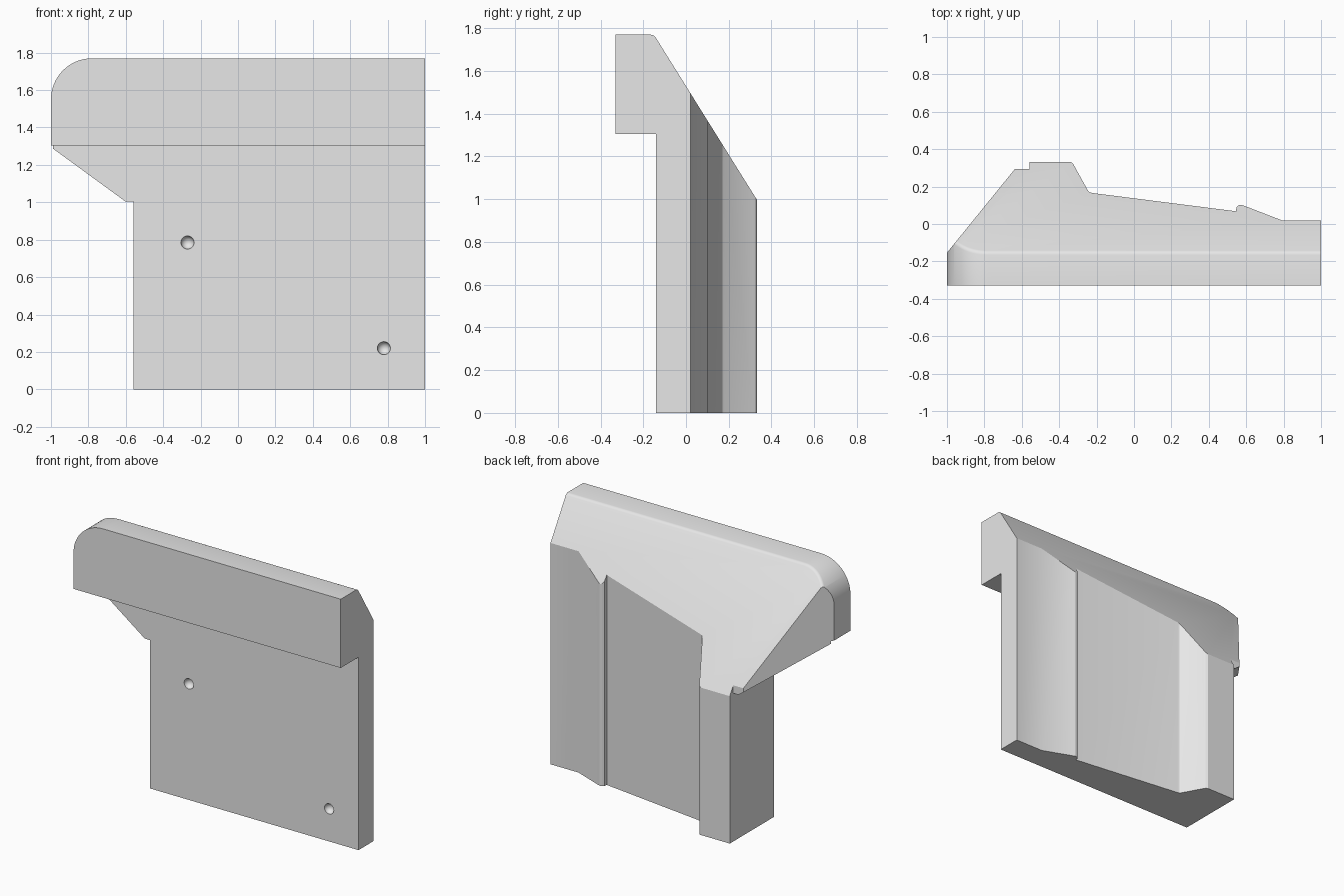
import bpy, bmesh, math
from mathutils import Vector

cube = bpy.data.objects.get("Cube")
if cube:
    bpy.data.objects.remove(cube, do_unlink=True)

grey = bpy.data.materials.new("light grey")
grey.use_nodes = True
grey.diffuse_color = (0.8, 0.8, 0.8, 1)
grey.node_tree.nodes["Principled BSDF"].inputs["Base Color"].default_value = (0.8, 0.8, 0.8, 1)


def finish(bm, name):
    bmesh.ops.recalc_face_normals(bm, faces=bm.faces)
    mesh = bpy.data.meshes.new(name)
    bm.to_mesh(mesh)
    bm.free()
    mesh.materials.append(grey)
    obj = bpy.data.objects.new(name, mesh)
    bpy.context.collection.objects.link(obj)
    return obj


def prism(name, outline, low, high, place):
    """Extrude a 2D outline from low to high; place maps (a, b, depth) to xyz."""
    bm = bmesh.new()
    face = bm.faces.new([bm.verts.new(place(a, b, low)) for a, b in outline])
    new = bmesh.ops.extrude_face_region(bm, geom=[face])["geom"]
    shift = Vector(place(0, 0, high)) - Vector(place(0, 0, low))
    bmesh.ops.translate(bm, vec=shift, verts=[g for g in new if isinstance(g, bmesh.types.BMVert)])
    return finish(bm, name)


def combine(obj, cutter, operation):
    cutter.hide_render = True
    mod = obj.modifiers.new(operation, "BOOLEAN")
    mod.operation, mod.solver, mod.object = operation, "EXACT", cutter
    bpy.context.view_layer.objects.active = obj
    bpy.ops.object.modifier_apply(modifier=mod.name)
    bpy.data.objects.remove(cutter, do_unlink=True)


# Plan outline: stepped back, small rounded ridge and angled wing side
plan = [(-1.2, -0.5), (1.2, -0.5), (1.2, 0.02), (0.79, 0.02),
        (0.59, 0.097), (0.575, 0.102), (0.56, 0.1), (0.548, 0.09), (0.545, 0.068),
        (-0.225, 0.166), (-0.238, 0.17), (-0.247, 0.18),
        (-0.32, 0.312), (-0.328, 0.325), (-0.34, 0.332),
        (-0.56, 0.332), (-0.56, 0.295), (-0.636, 0.295), (-1.2, -0.4)]
block = prism("wedge_block", plan, -0.2, 2.0, lambda a, b, d: (a, b, d))

# Front outline: body, slanted wing underside and rounded top corner
radius = 0.22
front = [(-0.56, 0), (1, 0), (1, 1.77)]
for i in range(17):
    t = math.pi / 2 * (1 + i / 16)
    front.append((-0.78 + radius * math.cos(t), 1.55 + radius * math.sin(t)))
front += [(-1, 1.295), (-0.6, 1.003), (-0.56, 1.003)]
combine(block, prism("front_shape", front, -0.7, 0.7, lambda a, b, d: (a, d, b)), "INTERSECT")

# Side outline: overhanging head and sloping back
side = [(-0.33, 1.93), (-0.25, 1.93), (0.43, 0.84), (0.43, -0.1),
        (-0.14, -0.1), (-0.14, 1.305), (-0.33, 1.305)]
combine(block, prism("side_shape", side, -1.3, 1.3, lambda a, b, d: (d, a, b)), "INTERSECT")

# Small round dimples in the front face
for x, z in ((-0.27, 0.785), (0.78, 0.22)):
    bm = bmesh.new()
    bmesh.ops.create_uvsphere(bm, u_segments=24, v_segments=12, radius=0.035)
    bmesh.ops.translate(bm, vec=(x, -0.14, z), verts=bm.verts)
    combine(block, finish(bm, "dimple"), "DIFFERENCE")

# Soften the edge where the sloping back meets the top
bm = bmesh.new()
bm.from_mesh(block.data)
bm.normal_update()
slope = Vector((0, 0.849, 0.529))
edges = []
for e in bm.edges:
    if len(e.link_faces) == 2:
        sloped = [f for f in e.link_faces if f.normal.dot(slope) > 0.99]
        upper = [f for f in e.link_faces if abs(f.normal.y) < 0.01 and f.normal.z > 0.05]
        if sloped and upper:
            edges.append(e)
bmesh.ops.bevel(bm, geom=edges, offset=0.015, segments=3, profile=0.5,
                affect="EDGES", clamp_overlap=True)
bm.to_mesh(block.data)
bm.free()

# Single flat colour with sharp creases kept
for p in block.data.polygons:
    p.material_index = 0
bpy.ops.object.select_all(action="DESELECT")
block.select_set(True)
bpy.context.view_layer.objects.active = block
bpy.ops.object.shade_smooth_by_angle(angle=math.radians(25))
